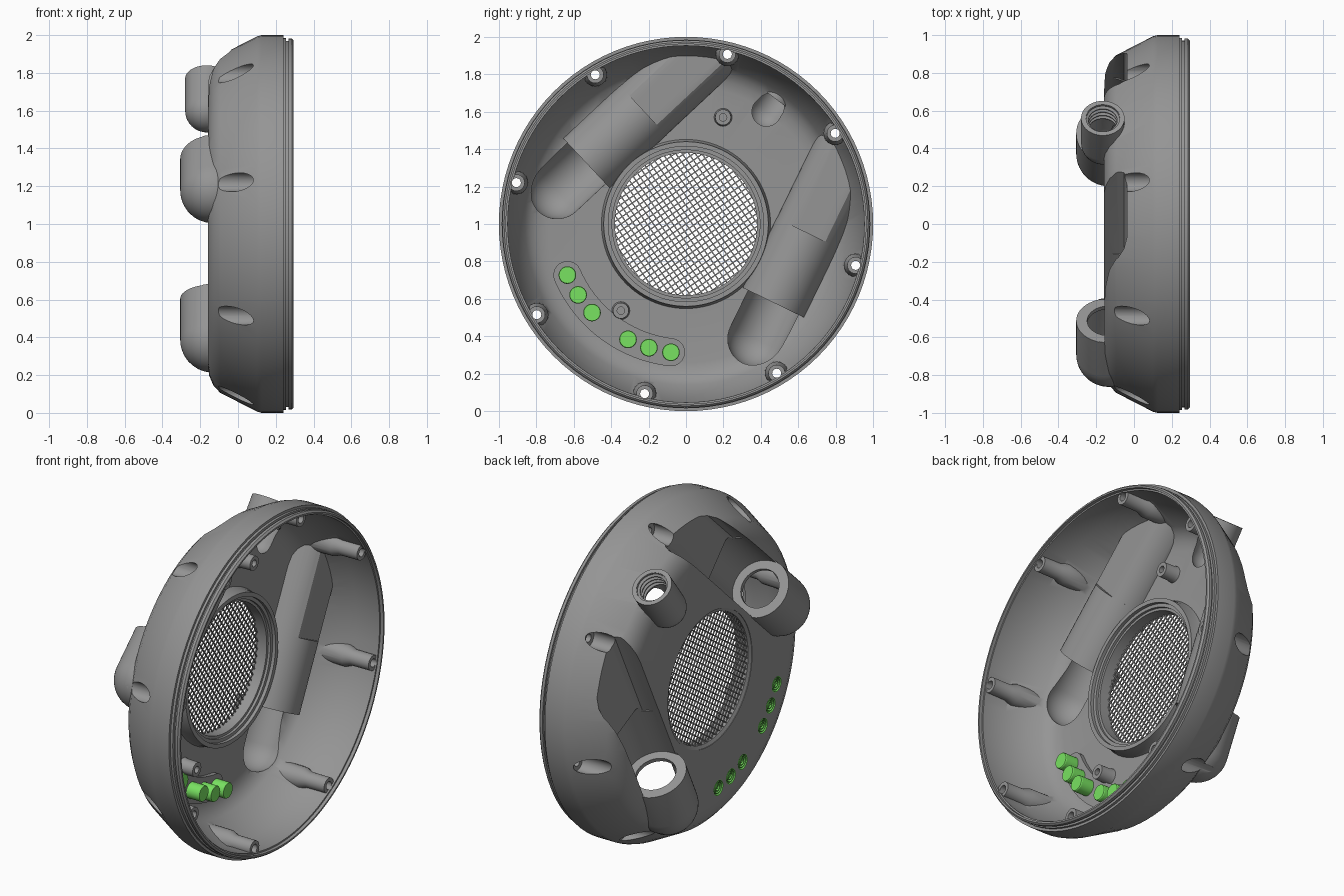
import bpy, bmesh, math
from math import sin, cos, pi, radians
from mathutils import Matrix, Vector

if "Cube" in bpy.data.objects:
    bpy.data.objects.remove(bpy.data.objects["Cube"])


def frame(y, z, x=0.0, ang=None):
    """Local frame: axis along world x, or (with ang) along a direction in the yz plane."""
    if ang is None:
        e1, e2, e3 = (0, 1, 0), (0, 0, 1), (1, 0, 0)
    else:
        a = radians(ang)
        e1, e2, e3 = (0, -sin(a), cos(a)), (1, 0, 0), (0, cos(a), sin(a))
    m = Matrix((e1, e2, e3)).transposed().to_4x4()
    m.translation = Vector((x, y, z))
    return m


def finish(name, bm):
    bmesh.ops.recalc_face_normals(bm, faces=bm.faces)
    if bm.calc_volume(signed=True) < 0:
        bmesh.ops.reverse_faces(bm, faces=bm.faces)
    me = bpy.data.meshes.new(name)
    bm.to_mesh(me)
    bm.free()
    ob = bpy.data.objects.new(name, me)
    bpy.context.collection.objects.link(ob)
    return ob


def revolve(name, prof, mats, seg=32, loop=False):
    """Spin (axial, radius) points around the local axis, once per matrix."""
    bm = bmesh.new()
    for m in mats:
        rings = []
        for a, r in prof:
            if r < 1e-6:
                rings.append([bm.verts.new(m @ Vector((0, 0, a)))] * seg)
            else:
                rings.append([bm.verts.new(m @ Vector((r * cos(2 * pi * i / seg), r * sin(2 * pi * i / seg), a)))
                              for i in range(seg)])
        pairs = list(zip(rings, rings[1:])) + ([(rings[-1], rings[0])] if loop else [])
        for p, q in pairs:
            for i in range(seg):
                j = (i + 1) % seg
                vs = list(dict.fromkeys((p[i], p[j], q[j], q[i])))
                if len(vs) > 2:
                    bm.faces.new(vs)
    return finish(name, bm)


def prism(name, outline, s0, s1, m):
    bm = bmesh.new()
    a, b = [[bm.verts.new(m @ Vector((u, v, s))) for u, v in outline] for s in (s0, s1)]
    bm.faces.new(a)
    bm.faces.new(b)
    n = len(a)
    for i in range(n):
        bm.faces.new((a[i], a[(i + 1) % n], b[(i + 1) % n], b[i]))
    return finish(name, bm)


def measure(me):
    bm = bmesh.new()
    bm.from_mesh(me)
    out = bm.calc_volume(signed=True), sum(not e.is_manifold for e in bm.edges)
    bm.free()
    return out


def boolean(target, tool, op='DIFFERENCE'):
    """Try solvers and tiny nudges until the result is closed and its volume is plausible."""
    v0, vt = measure(target.data)[0], measure(tool.data)[0]
    lo, hi = (v0 - vt, v0) if op == 'DIFFERENCE' else (max(v0, vt), v0 + vt)
    best = None
    for k in range(6):
        tool.location = Vector((.00031, .00023, -.00017)) * (k // 2)
        mod = target.modifiers.new('cut', 'BOOLEAN')
        mod.operation, mod.object, mod.solver = op, tool, ('MANIFOLD', 'EXACT')[k % 2]
        bpy.context.view_layer.update()
        me = bpy.data.meshes.new_from_object(target.evaluated_get(bpy.context.evaluated_depsgraph_get()))
        target.modifiers.remove(mod)
        v, bad = measure(me)
        if lo - 1e-4 < v < hi + 1e-4 and abs(v - v0) > 1e-6 and (best is None or bad < best[0]):
            best = (bad, me)
            if bad == 0:
                break
    if best:
        target.data = best[1]
    bpy.data.objects.remove(tool, do_unlink=True)


def rod(name, r, a, b, mats, seg=32):
    return revolve(name, [(a, 0), (a, r), (b, r), (b, 0)], mats, seg)


def capsule(name, r, length, m, end):
    """Round closed end at -length, flat end at 'end'."""
    dome = [(-length - r * cos(t * pi / 20), r * sin(t * pi / 20)) for t in range(11)]
    return revolve(name, dome + [(end, r), (end, 0)], [m], 48)


def channel(w, limit, top):
    """U-shaped section: round floor toward +x flattened at 'limit', straight sides toward -x."""
    return [(-w, top)] + [(-w * cos(t * pi / 20), min(limit, w * sin(t * pi / 20))) for t in range(21)] + [(w, top)]


def polar(r, a):
    return (r * cos(radians(a)), r * sin(radians(a)))


disc = frame(0, 1)
tubes = [frame(-0.51, 1.345, -0.133, 43.1), frame(0.48, 0.607, -0.133, 64)]
port = frame(0.56, 1.77, -0.165, 52.6)
posts = [frame(u, 1 + v) for u, v in (polar(.933, 31.3 + 45 * k) for k in range(8))]
bosses = [frame(0.198, 1.57), frame(-0.348, 0.537)]
plugs = [frame(u, 1 + v) for u, v in (polar(.69, a) for a in (203.3, 213.3, 223.3, 243.3, 253.3, 263.3))]

# Outer solid with stepped rim
cover = revolve('cover', [(-.16, 0), (-.16, .755), (-.152, .805), (-.13, .855), (-.095, .893), (.10, .993), (.125, 1),
                          (.24, 1), (.24, .985), (.255, .985), (.255, .97), (.268, .97), (.268, .982), (.285, .982),
                          (.295, .972), (.295, 0)], [disc], 96)
for m in tubes:
    boolean(cover, capsule('socket', .173, .245, m, 0), 'UNION')
boolean(cover, capsule('port', .115, .214, port, 0), 'UNION')

# Cavity, with everything that stands up inside taken out of it
cavity = revolve('cavity', [(-.12, 0), (-.12, .74), (-.112, .79), (-.09, .83), (-.06, .86), (.12, .95),
                            (.275, .953), (.275, .962), (.32, .962), (.32, 0)], [disc], 96)
for m in tubes:
    boolean(cavity, prism('bulge', channel(.183, .183, -.3), -.03, .385, m))
    boolean(cavity, prism('bulge_end', channel(.182, .15, -.29), .35, 1.1, m))
boolean(cavity, revolve('ring', [(-.2, 0), (-.2, .455), (-.12, .452), (-.10, .445), (-.04, .44), (-.04, 0)], [disc], 96))
boolean(cavity, revolve('posts', [(-.2, 0), (-.2, .066), (.1, .062), (.14, .046), (.265, .045), (.265, 0)], posts, 24))
boolean(cavity, revolve('bosses', [(-.2, 0), (-.2, .05), (-.12, .048), (-.1, .044), (-.03, .042), (-.03, 0)], bosses, 24))
band = [polar(.765, 203.3 + 2.5 * k) for k in range(25)]
for end, start in ((263.3, 263.3), (203.3, 383.3)):
    c = polar(.69, end)
    cap = [polar(.075, start + t) for t in range(15, 180, 15)]
    band += [(c[0] + u, c[1] + v) for u, v in cap]
    if end > 250:
        band += [polar(.615, 263.3 - 2.5 * k) for k in range(25)]
boolean(cavity, prism('plug_pad', band, -.2, -.095, disc))
boolean(cover, cavity)

# Tube sockets: filter recess, ring opening and inner pocket
for m in tubes:
    boolean(cover, prism('recess', channel(.165, .165, -.32), -.003, .365, m))
    rounded = [(-.164, -.31), (-.164, .05), (-.15, .08), (-.12, .095), (.12, .095), (.15, .08), (.164, .05), (.164, -.31)]
    boolean(cover, prism('recess_exit', rounded, .33, 1.2, m))
    boolean(cover, capsule('pocket', .15, .245, m, -.027))
    boolean(cover, rod('opening', .115, -.1, .05, [m], 48))
boolean(cover, capsule('port_bore', .09, .214, port, .05))

# Centre hole, screw holes, boss holes and plug holes
boolean(cover, revolve('hole', [(-.3, 0), (-.3, .40), (-.157, .40), (-.148, .38), (-.075, .38), (-.075, .395),
                                (-.06, .395), (-.06, .415), (.1, .415), (.1, 0)], [disc], 96))
boolean(cover, revolve('screws', [(-.3, 0), (-.3, .05), (.09, .05), (.09, .024), (.4, .024), (.4, 0)], posts, 24))
boolean(cover, rod('boss_holes', .02, -.1, .1, bosses, 20))
boolean(cover, rod('plug_holes', .046, -.3, .1, plugs, 32))

# Thread inside the small port
teeth = [(-.13, .095), (-.13, .088)]
for k in range(4):
    s = -.115 + k * .028
    teeth += [(s, .088), (s + .008, .076), (s + .013, .076), (s + .021, .088)]
thread = revolve('port_thread', teeth + [(-.004, .088), (-.004, .095)], [port], 40, True)

# Ridged coloured plugs
plug = revolve('plugs', [(-.152, 0), (-.152, .008), (-.14, .010), (-.14, .014), (-.155, .016), (-.155, .022), (-.14, .024),
                         (-.14, .028), (-.157, .030), (-.157, .035), (-.14, .037), (-.14, .040), (-.16, .042),
                         (-.16, .047), (-.015, .047), (-.01, .044), (-.01, 0)], plugs, 32)

# Woven screen across the centre hole
bm = bmesh.new()
for ang, x in ((35, -.141), (125, -.136)):
    for k in range(-13, 14):
        off = k * .0285
        half = math.sqrt(.386 ** 2 - off ** 2)
        m = (Matrix.Translation((x, 0, 1)) @ Matrix.Rotation(radians(ang), 4, 'X')
             @ Matrix.Translation((0, 0, off)) @ Matrix.Diagonal((.006, 2 * half, .0065, 1)))
        bmesh.ops.create_cube(bm, size=1, matrix=m)
screen = finish('screen', bm)

# Materials, then smooth shading with sharp edges kept
for name, col, obs in (('dark_grey', (.3, .3, .3, 1), (cover, thread, screen)), ('plug_green', (.19, .76, .12, 1), (plug,))):
    mat = bpy.data.materials.new(name)
    mat.diffuse_color = col
    mat.use_nodes = True
    mat.node_tree.nodes["Principled BSDF"].inputs["Base Color"].default_value = mat.diffuse_color
    for ob in obs:
        ob.data.materials.clear()
        ob.data.materials.append(mat)
bpy.ops.object.select_all(action='DESELECT')
for ob in (cover, thread, plug):
    ob.select_set(True)
bpy.context.view_layer.objects.active = cover
bpy.ops.object.shade_smooth_by_angle(angle=radians(30))
